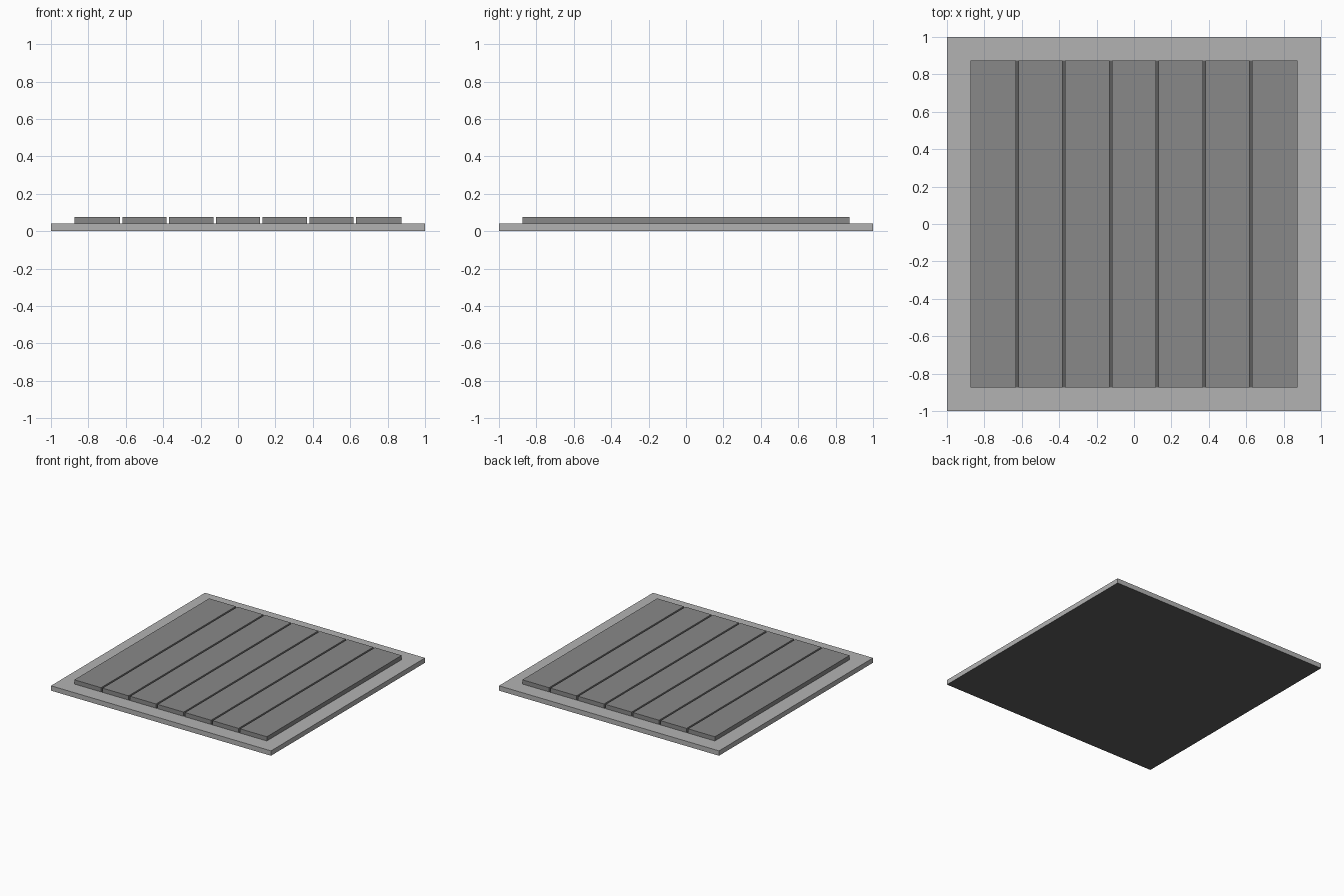
import bpy

if "Cube" in bpy.data.objects:
    bpy.data.objects.remove(bpy.data.objects["Cube"])


def grey(name, v):
    m = bpy.data.materials.new(name)
    m.diffuse_color = (v, v, v, 1)
    m.use_nodes = True
    m.node_tree.nodes["Principled BSDF"].inputs["Base Color"].default_value = m.diffuse_color
    return m


MID, PLANK, DARK = grey("mid_grey", 0.45), grey("plank_grey", 0.25), grey("dark_grey", 0.11)


def box(name, x0, x1, y0, y1, z0, z1, mat):
    bpy.ops.mesh.primitive_cube_add(size=1, location=((x0 + x1) / 2, (y0 + y1) / 2, (z0 + z1) / 2))
    ob = bpy.context.object
    ob.name = name
    ob.scale = (x1 - x0, y1 - y0, z1 - z0)
    bpy.ops.object.transform_apply(location=False, rotation=False, scale=True)
    ob.data.materials.append(mat)
    return ob


BASE_TOP, TOP = 0.04, 0.075
HALF = 0.875          # half extent of the plank field
GAP, COUNT = 0.014, 7
PITCH = 2 * HALF / COUNT

# Base plate with a dark underside
base = box("base_plate", -1, 1, -1, 1, 0, BASE_TOP, MID)
base.data.materials.append(DARK)
for f in base.data.polygons:
    if f.normal.z < -0.5:
        f.material_index = 1

# Row of planks, with a dark strip on the floor of each gap
for i in range(COUNT):
    x0 = -HALF + i * PITCH
    x1 = x0 + PITCH
    left = x0 + (GAP / 2 if i else 0)
    right = x1 - (GAP / 2 if i < COUNT - 1 else 0)
    box(f"plank_{i + 1}", left, right, -HALF, HALF, BASE_TOP, TOP, PLANK)
    if i < COUNT - 1:
        box(f"gap_floor_{i + 1}", right, x1 + GAP / 2, -HALF, HALF, BASE_TOP - 0.01, BASE_TOP + 0.001, DARK)
